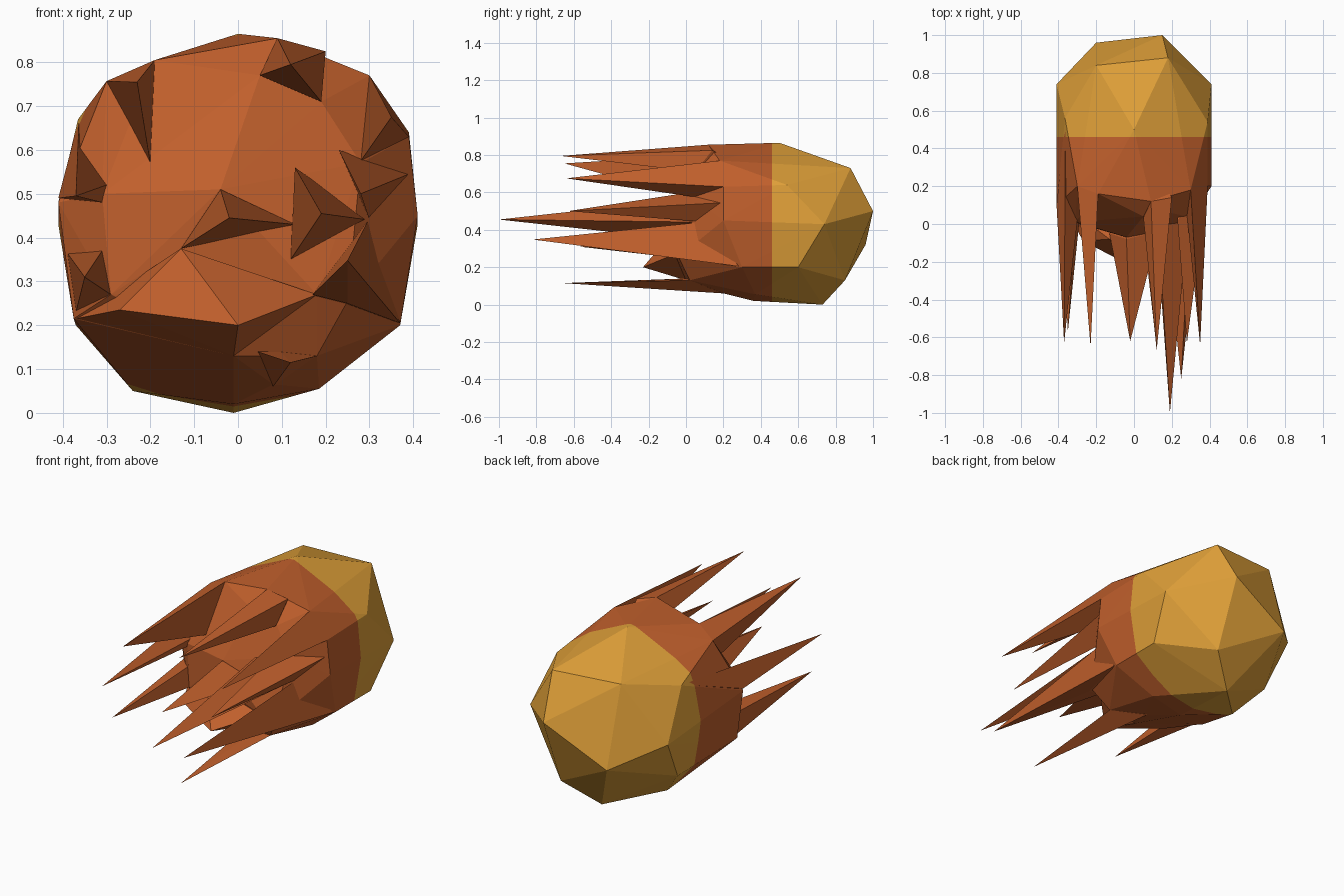
import bpy, bmesh
from mathutils import Vector


def material(name, rgb):
    m = bpy.data.materials.new(name)
    m.diffuse_color = (*rgb, 1)
    return m


GOLD = material("golden head", (0.74, 0.35, 0.04))
RUST = material("burnt orange flame", (0.53, 0.115, 0.025))


def hull(name, points, mats, split=None):
    """Flat-faced convex rock; faces behind y = split take the second material."""
    bm = bmesh.new()
    for p in points:
        bm.verts.new(p)
    res = bmesh.ops.convex_hull(bm, input=bm.verts[:])
    loose = {v for v in res["geom_interior"] + res["geom_unused"]
             if isinstance(v, bmesh.types.BMVert)}
    bmesh.ops.delete(bm, geom=list(loose), context='VERTS')
    if split is not None:
        bmesh.ops.bisect_plane(bm, geom=bm.verts[:] + bm.edges[:] + bm.faces[:],
                               plane_co=(0, split, 0), plane_no=(0, 1, 0))
        for f in bm.faces:
            f.material_index = int(f.calc_center_median().y > split)
    bmesh.ops.recalc_face_normals(bm, faces=bm.faces[:])
    me = bpy.data.meshes.new(name)
    bm.to_mesh(me)
    bm.free()
    for m in mats:
        me.materials.append(m)
    ob = bpy.data.objects.new(name, me)
    bpy.context.collection.objects.link(ob)
    return ob


# Rounded body: rear nose, middle belt, front rim
body = [
    (.15, 1, .50), (-.20, .96, .32), (.18, .88, .73), (-.20, .84, .74),
    (.15, .85, .13), (-.01, .73, 0),
    (.41, .74, .43), (-.41, .74, .43), (.39, .54, .64), (.37, .60, .20),
    (0, .50, .865), (-.365, .56, .67), (-.37, .60, .20), (-.24, .50, .05),
    (.185, .37, .055), (-.01, .36, .02),
    (.41, .20, .45), (.37, .30, .20), (.39, .20, .63), (.30, .18, .77),
    (.09, .12, .855), (-.19, .16, .805), (-.30, .20, .757), (-.41, .10, .48),
    (-.375, .10, .215), (.08, .18, .065), (.18, .02, .13),
    # blunt front under the flames
    (-.13, -.04, .375), (-.04, -.07, .51), (-.20, .02, .57), (.05, .04, .77),
    (.18, -.06, .27), (-.01, .0, .13), (.25, -.04, .255), (.28, .04, .57),
    (.19, .06, .71), (-.29, .0, .27), (-.31, .01, .50),
]
hull("comet_body", body, [RUST, GOLD], 0.46)

# Jutting lip low on the front
hull("lower_lip", [(0, -.23, .20), (-.01, .0, .13), (-.13, -.08, .375), (-.27, -.09, .235),
                   (-.37, .1, .215), (.18, -.06, .27), (-.1, .2, .25)], [RUST])

# Flame spikes: tip followed by its base corners
spikes = [
    [(.19, -1, .455), (.13, -.04, .56), (.12, -.05, .35), (.30, .15, .44)],
    [(.25, -.82, .348), (.30, .12, .445), (.17, -.08, .27), (.37, .28, .205), (.25, -.06, .25)],
    [(.12, -.66, .115), (.045, 0, .14), (.18, .02, .13), (.08, .20, .06)],
    [(.12, -.67, .795), (.09, .12, .855), (.20, .14, .825), (.19, .05, .71), (.05, .03, .77)],
    [(.35, -.64, .675), (.30, .18, .77), (.39, .20, .63), (.28, .05, .575)],
    [(.28, -.63, .50), (.39, .20, .545), (.30, .12, .44), (.23, .02, .60)],
    [(-.23, -.65, .755), (-.19, .16, .805), (-.30, .20, .757), (-.20, .02, .57)],
    [(-.02, -.62, .445), (-.13, -.05, .375), (-.04, -.08, .51), (.13, -.04, .43)],
    [(-.37, -.63, .495), (-.41, .10, .49), (-.363, .55, .67), (-.30, .02, .52), (-.31, .02, .48)],
    [(-.35, -.57, .31), (-.39, .12, .365), (-.31, .02, .37), (-.29, .01, .27), (-.37, .12, .23)],
]
for i, pts in enumerate(spikes):
    base = sum((Vector(p) for p in pts[1:]), Vector()) / (len(pts) - 1)
    root = base.lerp(Vector((0, base.y, .43)), 0.12) + Vector((0, .2, 0))
    hull(f"flame_spike_{i + 1}", pts + [root], [RUST])   # buried root closes it
